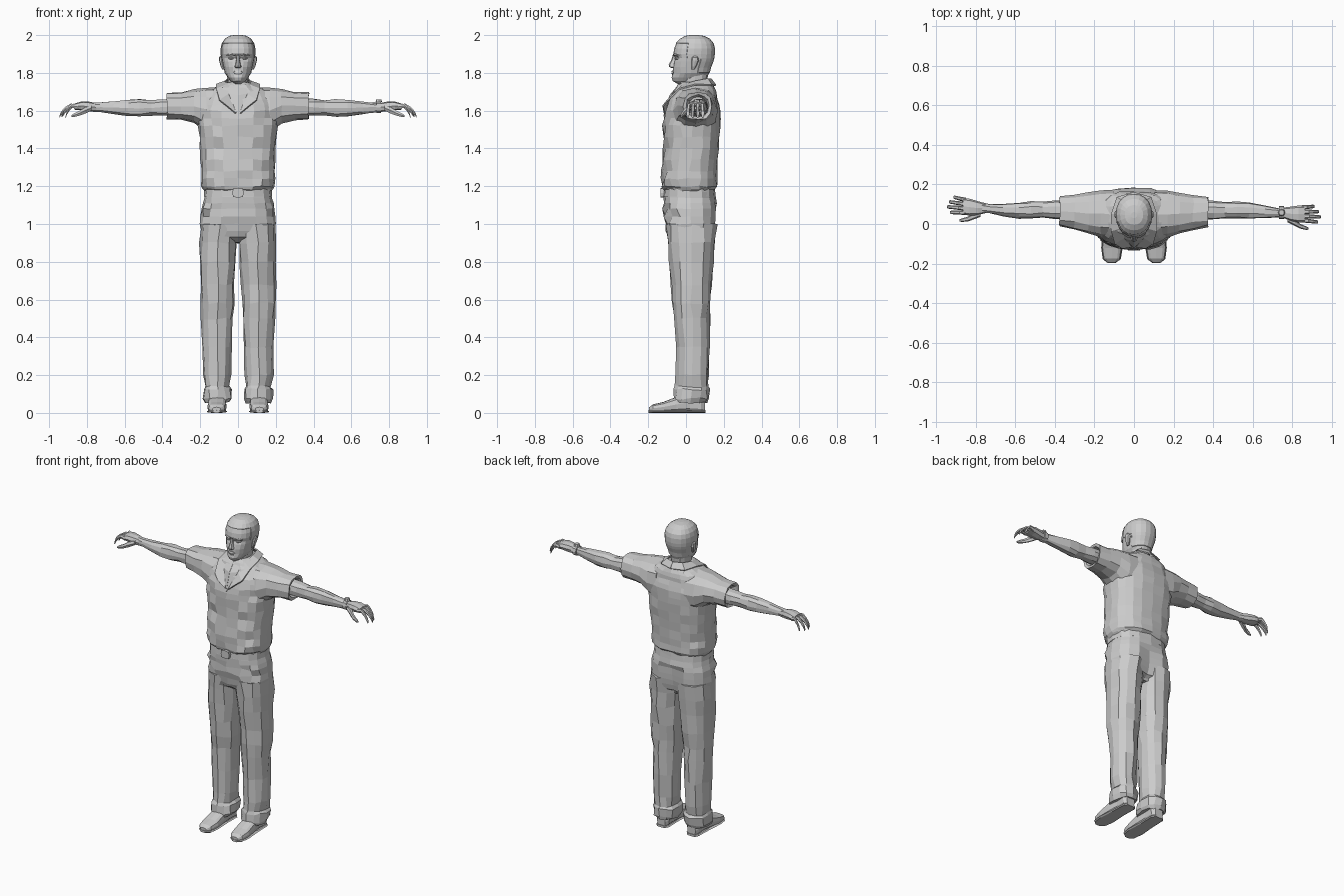
import bpy, bmesh, math, random
from mathutils import Vector

rng = random.Random(4)


def mesh(name, verts, faces, thick=0):
    me = bpy.data.meshes.new(name)
    me.from_pydata([tuple(v) for v in verts], [], faces)
    bm = bmesh.new()
    bm.from_mesh(me)
    bmesh.ops.recalc_face_normals(bm, faces=bm.faces)
    bm.to_mesh(me)
    bm.free()
    ob = bpy.data.objects.new(name, me)
    bpy.context.collection.objects.link(ob)
    if thick:
        m = ob.modifiers.new("thickness", 'SOLIDIFY')
        m.thickness = thick
        m.offset = 0
    return ob


def loft(name, rings, axis='z', n=12, p=0.85, s=1, sub=1, jit=0, warp=None):
    """Rings are (position, a0, a1, b0, b1): extents of a rounded section along an axis."""
    full = []
    for r, q in zip(rings, rings[1:]):
        full += [[u + (v - u) * k / sub for u, v in zip(r, q)] for k in range(sub)]
    full.append(rings[-1])
    verts = []
    for t, a0, a1, b0, b1 in full:
        for i in range(n):
            w = 2 * math.pi * i / n
            c, d = math.cos(w), math.sin(w)
            a = (a0 + a1) / 2 + (a1 - a0) / 2 * math.copysign(abs(c) ** p, c)
            b = (b0 + b1) / 2 + (b1 - b0) / 2 * math.copysign(abs(d) ** p, d)
            v = Vector({'z': (a, b, t), 'x': (t, a, b), 'y': (a, t, b)}[axis])
            v += Vector([rng.uniform(-jit, jit) for _ in range(3)])
            v.x *= s
            verts.append(warp(v) if warp else v)
    m = len(full)
    faces = [(j * n + i, j * n + (i + 1) % n, (j + 1) * n + (i + 1) % n, (j + 1) * n + i)
             for j in range(m - 1) for i in range(n)]
    faces += [tuple(range(n)), tuple(range((m - 1) * n, m * n))]
    return mesh(name, verts, faces)


# Shirt with V-shaped folds
def shirt_folds(v):
    if v.z < 1.6:
        k = math.sin((v.z - 0.6 * abs(v.x)) * 2 * math.pi / 0.13)
        v.y += 0.008 * k * (1 if v.y < 0.03 else -0.4)
    return v


loft("shirt", [(1.175, -.18, .18, -.105, .14), (1.2, -.195, .195, -.13, .165),
               (1.28, -.195, .195, -.13, .165), (1.4, -.2, .2, -.118, .175),
               (1.52, -.21, .21, -.118, .183), (1.6, -.22, .22, -.108, .183),
               (1.66, -.2, .2, -.088, .17), (1.705, -.16, .16, -.06, .16),
               (1.735, -.1, .1, -.045, .145), (1.75, -.065, .065, -.025, .125)],
     n=20, p=.8, sub=2, jit=.004, warp=shirt_folds)

# Collar, open neck and placket
top = [(.012, -.115, 1.585), (.045, -.065, 1.69), (.062, -.02, 1.735), (.068, .05, 1.755), (.055, .115, 1.768), (0, .132, 1.768)]
low = [(.06, -.122, 1.625), (.098, -.098, 1.655), (.115, -.035, 1.715), (.115, .05, 1.738), (.085, .135, 1.735), (0, .158, 1.733)]
for s in (1, -1):
    strip = [(s * x, y, z) for x, y, z in top + low]
    mesh("collar", strip, [(i, i + 1, i + 7, i + 6) for i in range(5)], .008)
    mesh("open_neck", [(0, -.118, 1.57), (s * .05, -.07, 1.69), (s * .05, -.03, 1.74), (0, -.035, 1.74), (0, -.085, 1.68)],
         [(0, 1, 4), (1, 2, 3, 4)], .006)

# Trousers: hips, belt, buckle
def hip_folds(v):
    if v.y < -.03 and v.z < 1.1:
        v.y += .012 * math.sin((v.z + .5 * abs(v.x)) * 2 * math.pi / .1)
    if v.y > .1 and v.z < 1.1 and abs(v.x) < .02:
        v.y -= .025
    return v


loft("hips", [(.9, -.15, .15, -.04, .1), (.93, -.19, .19, -.085, .15), (1.0, -.2, .2, -.11, .165),
              (1.08, -.195, .195, -.118, .167), (1.14, -.18, .18, -.118, .158), (1.2, -.172, .172, -.112, .148)],
     n=16, p=.8, sub=2, jit=.003, warp=hip_folds)
loft("belt", [(1.145, -.181, .181, -.121, .157), (1.19, -.178, .178, -.118, .153)], n=16, p=.8)
loft("belt_buckle", [(-.135, -.03, .03, 1.14, 1.19), (-.115, -.03, .03, 1.14, 1.19)], axis='y', n=8, p=.4)

for s in (1, -1):
    # Trouser leg with front crease and turned hem
    def crease(v):
        if abs(abs(v.x) - .105) < .02 and v.z > .12:
            v.y += -.008 if v.y < 0 else .004
        return v
    loft("trouser_leg", [(.055, .045, .172, -.06, .11), (.075, .032, .186, -.068, .12), (.125, .032, .184, -.06, .122),
                         (.14, .042, .174, -.05, .112), (.2, .038, .184, -.045, .115), (.35, .034, .186, -.045, .12),
                         (.5, .024, .193, -.055, .122), (.58, .02, .197, -.066, .124), (.68, .016, .2, -.07, .134),
                         (.8, .01, .203, -.08, .14), (.9, .003, .205, -.09, .15), (1.0, 0, .198, -.1, .158)],
         n=12, p=.85, s=s, sub=1, jit=.006, warp=crease)
    # Shoe: sole and upper
    loft("shoe", [(-.195, .092, .135, .005, .03), (-.175, .07, .155, .004, .045), (-.12, .06, .163, .004, .058),
                  (-.05, .062, .158, .004, .085), (.02, .066, .15, .004, .11), (.08, .064, .152, .004, .1),
                  (.1, .08, .138, .006, .07)], axis='y', n=12, p=.65, s=s)
    loft("shoe_sole", [(-.198, .095, .132, 0, .014), (-.178, .067, .158, 0, .014), (-.12, .057, .166, 0, .014),
                       (-.02, .063, .158, 0, .014), (.08, .061, .155, 0, .014), (.104, .08, .138, 0, .014)],
         axis='y', n=8, p=.5, s=s)

    # Sleeve with hollow hem
    loft("sleeve", [(.1, -.07, .17, 1.47, 1.725), (.17, -.065, .168, 1.49, 1.72), (.23, -.05, .157, 1.535, 1.712),
                    (.3, -.03, .145, 1.55, 1.7), (.375, -.015, .138, 1.553, 1.697), (.37, 0, .125, 1.568, 1.683),
                    (.34, .02, .11, 1.58, 1.67)], axis='x', n=12, s=s, jit=.004)

    # Arm and hand, swept a little further back on the left side
    def sweep(v, s=s):
        v.y += max(0, abs(v.x) - .6) * (.12 if s < 0 else -.03)
        return v
    loft("arm", [(.3, .025, .12, 1.575, 1.665), (.4, .022, .118, 1.572, 1.662), (.46, .03, .11, 1.573, 1.658),
                 (.52, .026, .113, 1.567, 1.662), (.58, .027, .108, 1.57, 1.658), (.66, .032, .096, 1.582, 1.648),
                 (.73, .037, .085, 1.592, 1.642), (.77, .035, .088, 1.594, 1.642)],
         axis='x', n=10, s=s, jit=.003, warp=sweep)
    loft("hand", [(.75, .037, .086, 1.595, 1.64), (.79, .022, .093, 1.595, 1.648), (.83, .015, .1, 1.602, 1.648),
                  (.865, .016, .1, 1.605, 1.638)], axis='x', n=8, p=.7, s=s, warp=sweep)
    for i, reach in enumerate((.93, .945, .935, .912)):
        y, d = .026 + i * .022, .004 * (i - 1.5)
        path = [(.85, 0, 1.622, .011), (.885, .3, 1.628, .0105), (.91, .7, 1.612, .0095),
                (.932, 1, 1.588, .009), (.94, 1, 1.57, .006)]
        loft("finger", [(.85 + (x - .85) * (reach - .85) / .09, y + d * f - r, y + d * f + r, z - r - .003, z + r)
                        for x, f, z, r in path], axis='x', n=6, s=s, warp=sweep)
    loft("thumb", [(.775, .015, .05, 1.6, 1.63), (.81, -.002, .03, 1.582, 1.62), (.84, -.016, .008, 1.572, 1.6),
                   (.87, -.022, -.004, 1.565, 1.585), (.882, -.02, -.01, 1.566, 1.576)],
         axis='x', n=6, s=s, warp=sweep)

# Wristwatch
loft("watch_strap", [(.733, .026, .09, 1.586, 1.648), (.758, .026, .09, 1.586, 1.648)], axis='x', n=10)
loft("watch_face", [(1.645, .728, .763, .04, .076), (1.66, .732, .759, .044, .072)], n=8)

# Neck and head
loft("neck", [(1.64, -.06, .06, -.04, .12), (1.7, -.055, .055, -.025, .115), (1.75, -.055, .055, -.018, .112),
              (1.82, -.06, .06, -.02, .12)], n=12)


def face_shape(v):
    if v.y < .02:
        ex, ez = (abs(v.x) - .036) / .022, (v.z - 1.878) / .014
        v.y += .014 * math.exp(-ex * ex - ez * ez)
        cx, cz = (abs(v.x) - .05) / .02, (v.z - 1.81) / .015
        v.y += .006 * math.exp(-cx * cx - cz * cz)
    return v


head = loft("head", [(1.742, -.022, .022, -.045, .07), (1.757, -.04, .04, -.07, .095), (1.775, -.054, .054, -.076, .112),
                     (1.8, -.07, .07, -.07, .123), (1.83, -.077, .077, -.069, .13), (1.86, -.084, .084, -.064, .142),
                     (1.878, -.087, .087, -.062, .147), (1.9, -.089, .089, -.067, .15), (1.93, -.089, .089, -.062, .15),
                     (1.955, -.083, .083, -.052, .144), (1.978, -.068, .068, -.03, .125), (1.993, -.045, .045, -.003, .095),
                     (1.998, -.015, .015, .03, .06)], n=20, p=.9, warp=face_shape)
# Raised close-cut hair
bm = bmesh.new()
bm.from_mesh(head.data)
hair = []
for f in bm.faces:
    c = f.calc_center_median()
    if c.z > 1.95 or (c.y > .06 and c.z > 1.79) or (c.y > .0 and c.z > 1.88):
        hair.append(f)
bmesh.ops.inset_region(bm, faces=hair, thickness=.002, depth=.003)
bm.to_mesh(head.data)
bm.free()

# Facial features
loft("nose", [(1.825, -.012, .012, -.075, -.04), (1.832, -.019, .019, -.089, -.04), (1.843, -.014, .014, -.092, -.04),
              (1.87, -.009, .009, -.077, -.04), (1.893, -.011, .011, -.07, -.04)], n=8)
loft("upper_lip", [(1.803, -.027, .027, -.078, -.04), (1.812, -.02, .02, -.074, -.04)], n=8)
loft("lower_lip", [(1.788, -.018, .018, -.073, -.04), (1.799, -.023, .023, -.077, -.04)], n=8)
for s in (1, -1):
    loft("brow", [(.012, -.072, -.05, 1.888, 1.9), (.035, -.067, -.045, 1.892, 1.903), (.06, -.05, -.03, 1.888, 1.896)],
         axis='x', n=6, s=s)
    loft("eye", [(.024, -.056, -.04, 1.873, 1.881), (.036, -.06, -.036, 1.87, 1.885), (.05, -.048, -.036, 1.873, 1.881)],
         axis='x', n=8, s=s)
    loft("ear", [(1.818, .07, .084, .03, .045), (1.835, .072, .092, .028, .055), (1.865, .076, .1, .028, .068),
                 (1.882, .08, .1, .032, .064), (1.89, .08, .093, .04, .055)], n=8, s=s)
